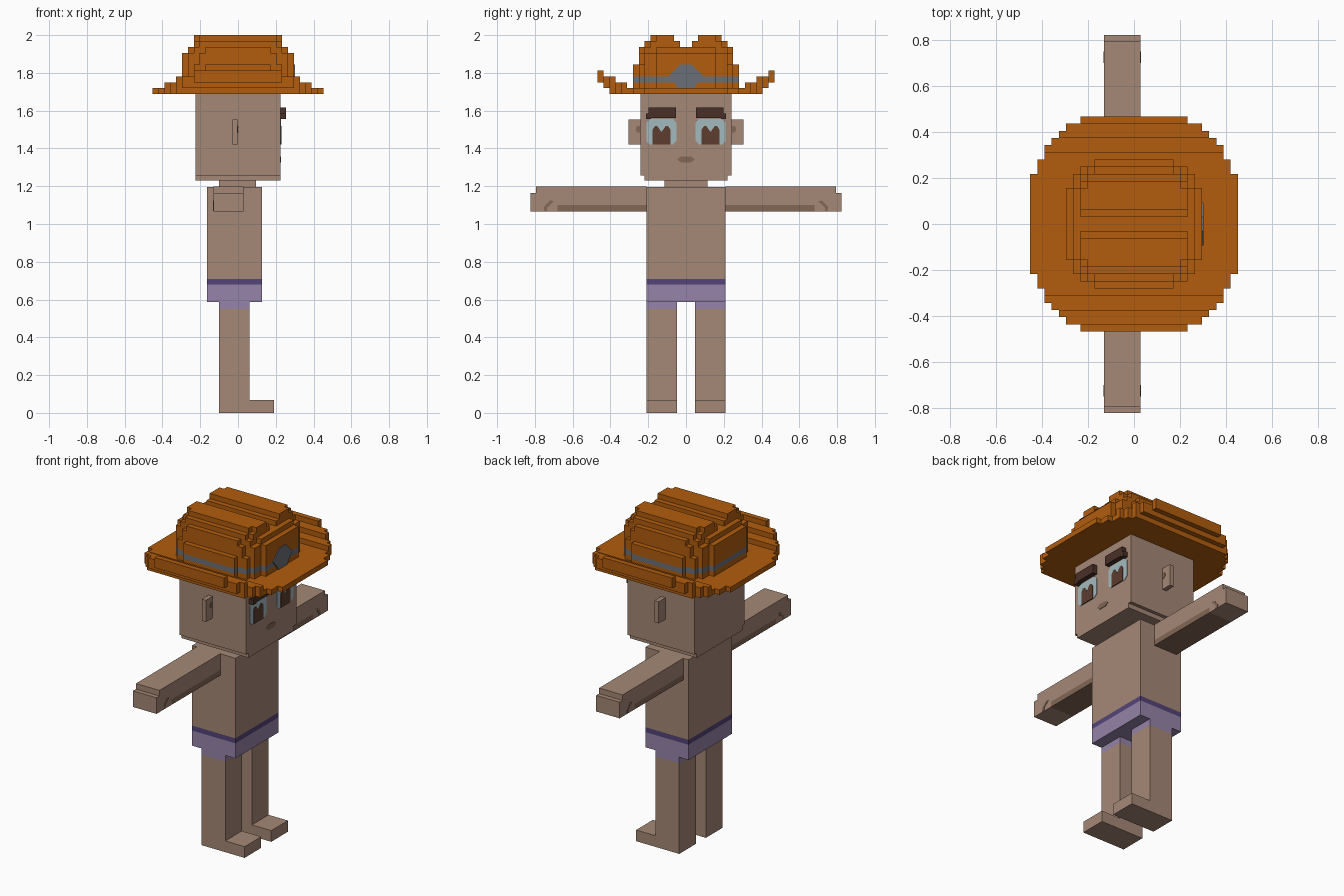
import bpy, bmesh

cube = bpy.data.objects.get("Cube")
if cube:
    bpy.data.objects.remove(cube, do_unlink=True)


def material(name, r, g, b):
    lin = [((c / 255 + 0.055) / 1.055) ** 2.4 for c in (r, g, b)] + [1.0]
    m = bpy.data.materials.new(name)
    m.use_nodes = True
    m.diffuse_color = lin
    m.node_tree.nodes["Principled BSDF"].inputs["Base Color"].default_value = lin
    return m


SKIN = material("skin", 165, 136, 118)
SHADE = material("dark skin", 130, 103, 86)
ORANGE = material("hat orange", 178, 93, 13)
GREY = material("hat band grey", 107, 112, 119)
LILAC = material("shorts lilac", 149, 132, 168)
PURPLE = material("waistband purple", 84, 68, 120)
BLUE = material("eye pale blue", 162, 187, 192)
IRIS = material("iris brown", 92, 60, 46)
BROW = material("brow brown", 74, 48, 39)


def finish(name, bm, mat):
    bmesh.ops.recalc_face_normals(bm, faces=bm.faces)
    me = bpy.data.meshes.new(name)
    bm.to_mesh(me)
    bm.free()
    me.materials.append(mat)
    ob = bpy.data.objects.new(name, me)
    bpy.context.collection.objects.link(ob)
    return ob


def boxes(name, spans, mat):
    """One object made of boxes (x0, x1, y0, y1, z0, z1)."""
    bm = bmesh.new()
    for x0, x1, y0, y1, z0, z1 in spans:
        vs = bmesh.ops.create_cube(bm, size=1)["verts"]
        for v in vs:
            v.co = (x0 + (v.co.x + .5) * (x1 - x0),
                    y0 + (v.co.y + .5) * (y1 - y0),
                    z0 + (v.co.z + .5) * (z1 - z0))
    return finish(name, bm, mat)


def prism(name, pts, offset, mat):
    """Extrude a 3D polygon by an offset vector."""
    bm = bmesh.new()
    f = bm.faces.new([bm.verts.new(p) for p in pts])
    ext = bmesh.ops.extrude_face_region(bm, geom=[f], use_keep_orig=True)
    for v in ext["geom"]:
        if isinstance(v, bmesh.types.BMVert):
            v.co = [a + b for a, b in zip(v.co, offset)]
    return finish(name, bm, mat)


def plate(name, yz, x, depth, mat):
    return prism(name, [(x, y, z) for y, z in yz], (depth, 0, 0), mat)


# Hat grid: one block is V wide, layers count up from HAT_Z
V, HAT_Z = 0.0312, 1.688


def stepped(name, steps, lo, hi, mat):
    """Slab with a blocky round outline; steps are (half x, half y)."""
    quarter = []
    for i, (x, y) in enumerate(steps):
        quarter.append((x, y))
        if i + 1 < len(steps):
            quarter.append((x, steps[i + 1][1]))
    right = quarter + [(x, -y) for x, y in reversed(quarter)]
    ring = right + [(-x, -y) for x, y in right]
    return prism(name, [(x * V, y * V, HAT_Z + lo * V) for x, y in ring],
                 (0, 0, (hi - lo) * V), mat)


def hat_boxes(name, rows, mat):
    """Rows (half x, y0, y1, layer0, layer1), repeated on both y sides."""
    out = []
    for hx, y0, y1, lo, hi in rows:
        for a, b in ((y0, y1), (-y1, -y0)):
            out.append((-hx * V, hx * V, a * V, b * V, HAT_Z + lo * V, HAT_Z + hi * V))
    return boxes(name, out, mat)


# Brim with both sides curled up
stepped("hat_brim", [(10.5, 13), (11.5, 12), (12.5, 11), (13.5, 9), (14.5, 7)], 0, 1, ORANGE)
hat_boxes("hat_brim_curl", [(12.5, 10, 11, 1, 2), (11.5, 11, 12, 1, 2), (10.5, 12, 13, 1, 3),
                            (9.5, 13, 14, 1, 3), (7.5, 14, 15, 2, 4)], ORANGE)

# Crown
WIDE = [(5.5, 9), (7.5, 8), (8.5, 7), (9.5, 5)]
stepped("hat_crown_base", WIDE, 1, 2, ORANGE)
stepped("hat_band", WIDE, 2, 3, GREY)
stepped("hat_crown_lower", WIDE, 3, 5, ORANGE)
stepped("hat_crown_middle", [(6.5, 8), (8.5, 7), (9.5, 5)], 5, 7, ORANGE)
stepped("hat_crown_upper", [(5.5, 8), (7.5, 7), (8.5, 5)], 7, 8, ORANGE)
hat_boxes("hat_crown_ridges", [(7.5, 1, 6, 8, 9), (6.5, 6, 7, 8, 9),
                               (7.5, 2, 5, 9, 10), (6.5, 5, 6, 9, 10)], ORANGE)

# Emblem on the front of the band
emblem = [(1.4, 1), (2, 2), (3, 3), (2, 4), (1, 5)]
emblem = emblem + [(-y, z) for y, z in reversed(emblem)]
plate("hat_emblem", [(y * V, HAT_Z + z * V) for y, z in emblem], 9.5 * V, .006, GREY)

# Head, neck and body
boxes("head", [(-.226, .224, -.241, .241, 1.258, 1.70),
               (-.226, .224, -.22, .22, 1.23, 1.258)], SKIN)
boxes("neck", [(-.10, .095, -.115, .115, 1.19, 1.235)], SKIN)
boxes("torso", [(-.163, .128, -.208, .208, .71, 1.197)], SKIN)
boxes("waistband", [(-.163, .128, -.208, .208, .68, .71)], PURPLE)
boxes("shorts", [(-.163, .128, -.208, .208, .588, .68)], LILAC)

# Mouth
plate("mouth", [(-.048, 1.342), (-.025, 1.358), (.025, 1.358),
                (.048, 1.342), (.025, 1.326), (-.025, 1.326)], .223, .004, SHADE)

# Paired parts; the figure faces +x, so its left is +y
for side, s in (("left", 1), ("right", -1)):
    def pair(name, spans, mat):
        boxes(f"{side}_{name}", [(a, b, min(s * c, s * d), max(s * c, s * d), e, f)
                                 for a, b, c, d, e, f in spans], mat)

    def pair_plate(name, yz, x, depth, mat):
        plate(f"{side}_{name}", [(s * y, z) for y, z in yz], x, depth, mat)

    # Leg, foot and shorts hem
    pair("shorts_leg", [(-.10, .06, .048, .208, .55, .588)], LILAC)
    pair("leg", [(-.10, .06, .048, .208, .068, .55)], SKIN)
    pair("foot", [(-.10, .19, .048, .208, 0, .068)], SKIN)

    # Arm with a darker underside and a stepped hand
    pair("arm", [(-.13, .028, .208, .68, 1.10, 1.165), (-.13, .028, .208, .795, 1.165, 1.199)], SKIN)
    pair("arm_underside", [(-.13, .028, .208, .68, 1.067, 1.10)], SHADE)
    pair("hand", [(-.13, .028, .68, .823, 1.067, 1.165)], SKIN)
    for n, x in (("front", .026), ("back", -.132)):
        pair_plate(f"palm_mark_{n}", [(.70, 1.12), (.72, 1.125), (.752, 1.09),
                                      (.752, 1.07), (.735, 1.07), (.735, 1.088)], x, .004, SHADE)

    # Ear
    pair("ear", [(-.03, -.002, .241, .305, 1.42, 1.552)], SKIN)
    pair_plate("inner_ear", [(.243, 1.485), (.243, 1.518), (.258, 1.518), (.266, 1.508),
                             (.266, 1.495), (.258, 1.485)], -.004, .004, SHADE)

    # Eye and brow
    pair_plate("eye", [(.05, 1.44), (.05, 1.535), (.07, 1.555), (.19, 1.555), (.21, 1.535),
                       (.21, 1.44), (.19, 1.42), (.07, 1.42)], .223, .004, BLUE)
    pair_plate("iris", [(.083, 1.42), (.083, 1.50), (.095, 1.518), (.108, 1.518), (.13, 1.487),
                        (.152, 1.518), (.165, 1.518), (.177, 1.50), (.177, 1.42)], .225, .005, IRIS)
    pair("brow", [(.222, .253, .052, .198, 1.562, 1.618),
                  (.222, .253, .185, .212, 1.555, 1.585)], BROW)
